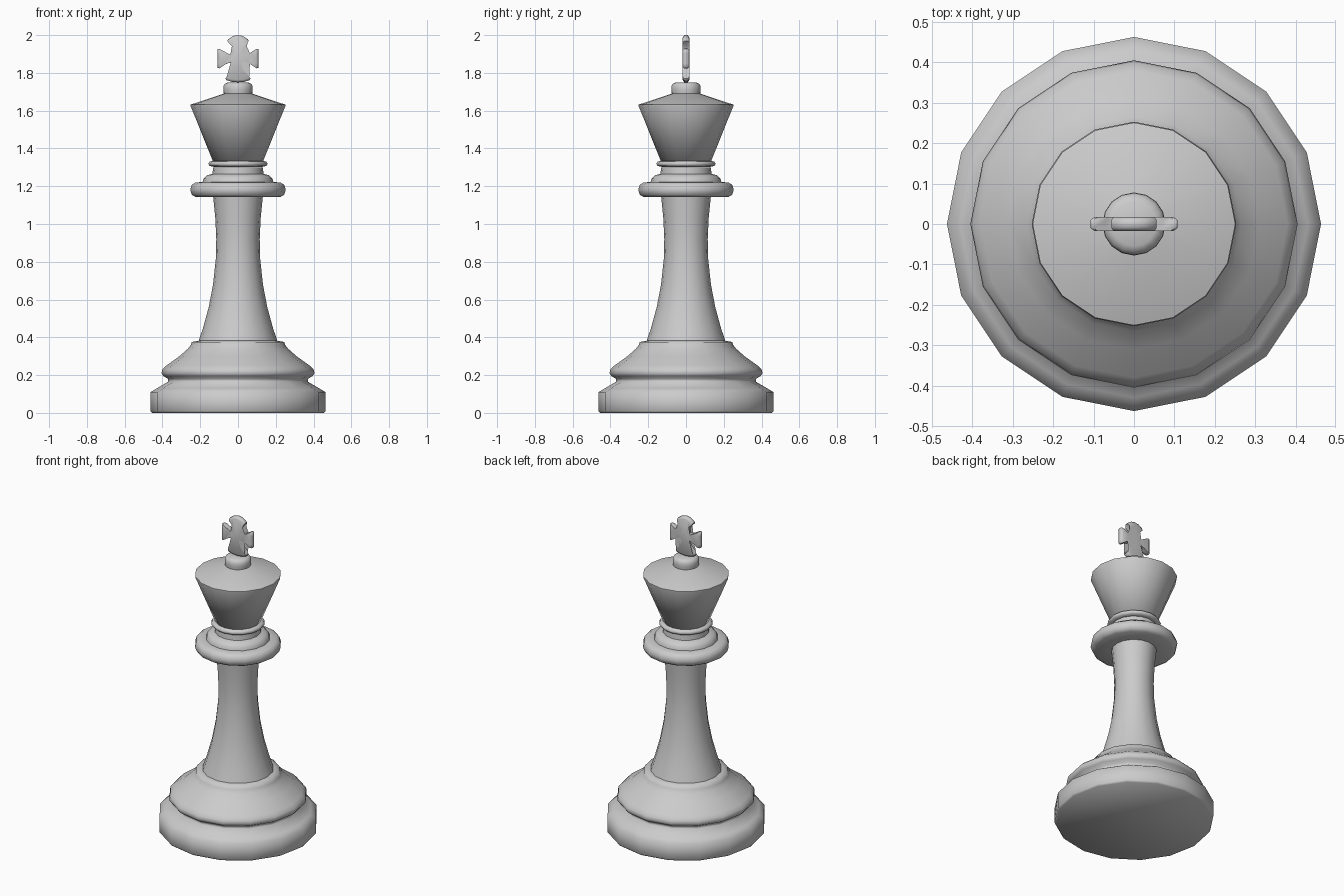
import bpy, bmesh, math

cube = bpy.data.objects.get("Cube")
if cube:
    bpy.data.objects.remove(cube, do_unlink=True)

SIDES = 16
grey = bpy.data.materials.new("warm_grey")
grey.use_nodes = True
COLOUR = (0.6, 0.6, 0.6, 1)
grey.diffuse_color = COLOUR
grey.node_tree.nodes["Principled BSDF"].inputs["Base Color"].default_value = COLOUR


def finish(name, bm, angle):
    bmesh.ops.recalc_face_normals(bm, faces=bm.faces)
    mesh = bpy.data.meshes.new(name)
    bm.to_mesh(mesh)
    bm.free()
    mesh.materials.append(grey)
    obj = bpy.data.objects.new(name, mesh)
    bpy.context.collection.objects.link(obj)
    bpy.ops.object.select_all(action='DESELECT')
    obj.select_set(True)
    bpy.context.view_layer.objects.active = obj
    bpy.ops.object.shade_smooth_by_angle(angle=math.radians(angle))
    return obj


def lathe(name, profile, angle=70):
    """Turn a (radius, height) profile around z and cap both ends."""
    bm = bmesh.new()
    rings = []
    for r, z in profile:
        rings.append([bm.verts.new((r * math.cos(a), r * math.sin(a), z))
                      for a in (math.tau * i / SIDES for i in range(SIDES))])
    for low, high in zip(rings, rings[1:]):
        for i in range(SIDES):
            j = (i + 1) % SIDES
            bm.faces.new((low[i], low[j], high[j], high[i]))
    bm.faces.new(rings[0][::-1])
    bm.faces.new(rings[-1])
    return finish(name, bm, angle)


# Stepped foot with a groove and a rounded shoulder
lathe("base", [(.455, 0), (.463, .01), (.463, .11), (.43, .13), (.37, .165),
               (.37, .18), (.395, .195), (.405, .21), (.4, .23), (.38, .25),
               (.31, .3), (.265, .34), (.25, .36), (.245, .375), (.21, .382)])

# Flared column
lathe("stem", [(.212, .37), (.185, .45), (.155, .56), (.132, .68),
               (.117, .82), (.115, .92), (.12, 1.03), (.132, 1.15)])

# Wide collar, step and small ring
lathe("collar", [(.12, 1.143), (.225, 1.143), (.245, 1.155), (.253, 1.18),
                 (.245, 1.207), (.225, 1.22), (.187, 1.222), (.183, 1.24),
                 (.165, 1.258), (.135, 1.265), (.132, 1.3)])
lathe("neck_ring", [(.13, 1.303), (.15, 1.307), (.157, 1.318),
                    (.15, 1.33), (.13, 1.335)])

# Flared head with a conical top and a small button
lathe("head", [(.13, 1.325), (.251, 1.625), (.251, 1.632), (.075, 1.69)])
lathe("button", [(.075, 1.688), (.078, 1.71), (.077, 1.73), (.07, 1.742),
                 (.055, 1.75)])

# Cross with four flaring arms, each drawn outward from the centre
CENTRE, HALF = 1.876, .0175
arms = [(.108, .052, 0), (.124, .056, .022), (.108, .052, 0), (.126, .066, .012)]
bm = bmesh.new()
outline = []
for k, (length, width, bulge) in enumerate(arms):
    a = k * math.pi / 2
    edge = length - bulge
    side = [(.02, .02), (.045, .022), (.07, .032), (edge - .008, width),
            (edge, width - .003), (length - bulge * .25, width * .5)]
    points = [(u, -w) for u, w in side] + [(length, 0)]
    points += [(u, w) for u, w in side[:0:-1]]
    for u, w in points:
        outline.append((u * math.cos(a) - w * math.sin(a),
                        CENTRE + u * math.sin(a) + w * math.cos(a)))
# Layers from back to front: the outer ones are drawn in for a rounded rim
rings = []
for y, s in ((HALF, .9), (HALF * .55, 1), (-HALF * .55, 1), (-HALF, .9)):
    rings.append([bm.verts.new((x * s, y, CENTRE + (z - CENTRE) * s))
                  for x, z in outline])
count = len(outline)
for back, front in zip(rings, rings[1:]):
    for i in range(count):
        j = (i + 1) % count
        bm.faces.new((back[i], back[j], front[j], front[i]))
caps = [bm.faces.new(rings[0]), bm.faces.new(rings[-1])]
bmesh.ops.triangulate(bm, faces=caps)
finish("cross", bm, 60)
